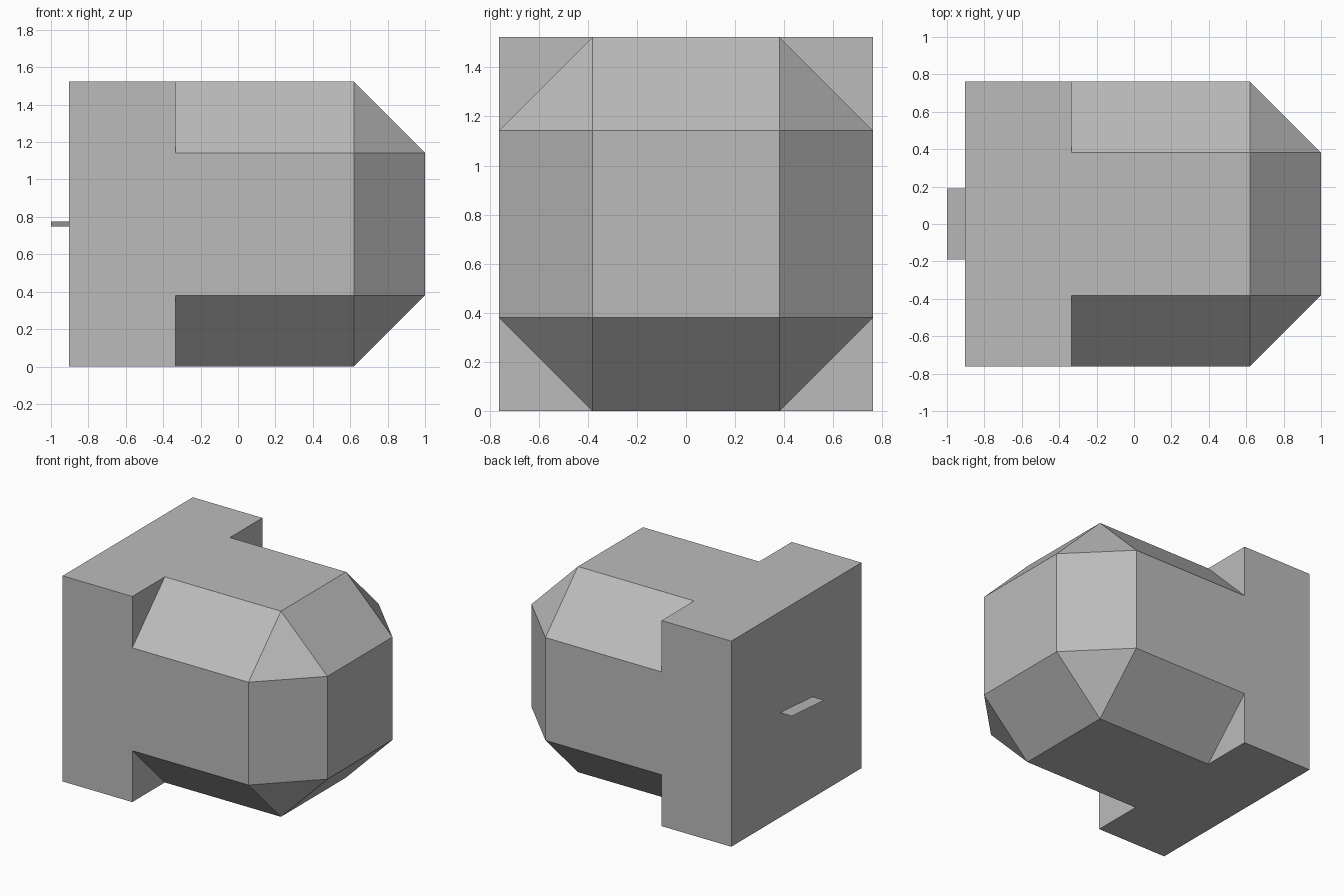
import bpy
import bmesh

cube = bpy.data.objects.get("Cube")
if cube:
    bpy.data.objects.remove(cube, do_unlink=True)

U = 2 / 5.25          # bevel width; the whole model is laid out on this unit
MID = 2 * U           # height of the long axis
X_BACK = -1 + U / 4
X_SHOULDER = 1 - 3.5 * U
X_RIM = 1 - U

grey = bpy.data.materials.new("light_grey")
grey.use_nodes = True
colour = (0.5, 0.5, 0.5, 1)
grey.diffuse_color = colour
grey.node_tree.nodes["Principled BSDF"].inputs["Base Color"].default_value = colour


def finish(name, bm):
    mesh = bpy.data.meshes.new(name)
    bm.to_mesh(mesh)
    bm.free()
    mesh.materials.append(grey)
    obj = bpy.data.objects.new(name, mesh)
    bpy.context.collection.objects.link(obj)
    return obj


def ring(bm, x, points):
    return [bm.verts.new((x, y * U, MID + z * U)) for y, z in points]


# Cross-sections, counter-clockwise from the lower front corner
signs = [(-1, -1), (1, -1), (1, 1), (-1, 1)]
square = [(2 * y, 2 * z) for y, z in signs]
octagon = []
for y, z in signs:
    pair = [(2 * y, z), (y, 2 * z)]
    octagon += pair if y * z > 0 else pair[::-1]

# Body: square block, bevelled barrel and faceted nose in one closed shell
bm = bmesh.new()
back = ring(bm, X_BACK, square)
block = ring(bm, X_SHOULDER, square)
shoulder = ring(bm, X_SHOULDER, octagon)
rim = ring(bm, X_RIM, octagon)
nose = ring(bm, 1, signs)
bm.faces.new(back)
bm.faces.new(nose)
for i in range(4):
    j = (i + 1) % 4
    a, b, c = 2 * i, 2 * i + 1, 2 * j
    # block side, shoulder step, barrel bevel and barrel side
    bm.faces.new((back[i], back[j], block[j], shoulder[c], shoulder[b], block[i]))
    bm.faces.new((block[i], shoulder[a], shoulder[b]))
    bm.faces.new((shoulder[a], shoulder[b], rim[b], rim[a]))
    bm.faces.new((shoulder[b], shoulder[c], rim[c], rim[b]))
    # nose corner and nose slope
    bm.faces.new((rim[a], rim[b], nose[i]))
    bm.faces.new((rim[b], rim[c], nose[j], nose[i]))
bmesh.ops.recalc_face_normals(bm, faces=bm.faces)
finish("body", bm)

# Tab: thin, slightly tilted sheet sticking out of the block
bm = bmesh.new()
half, rise = U / 2, 0.014
tab = [(-1, -half, MID - rise), (X_BACK, -half, MID - rise),
       (X_BACK, half, MID + rise), (-1, half, MID + rise)]
bm.faces.new([bm.verts.new(p) for p in tab])
finish("tab", bm)
